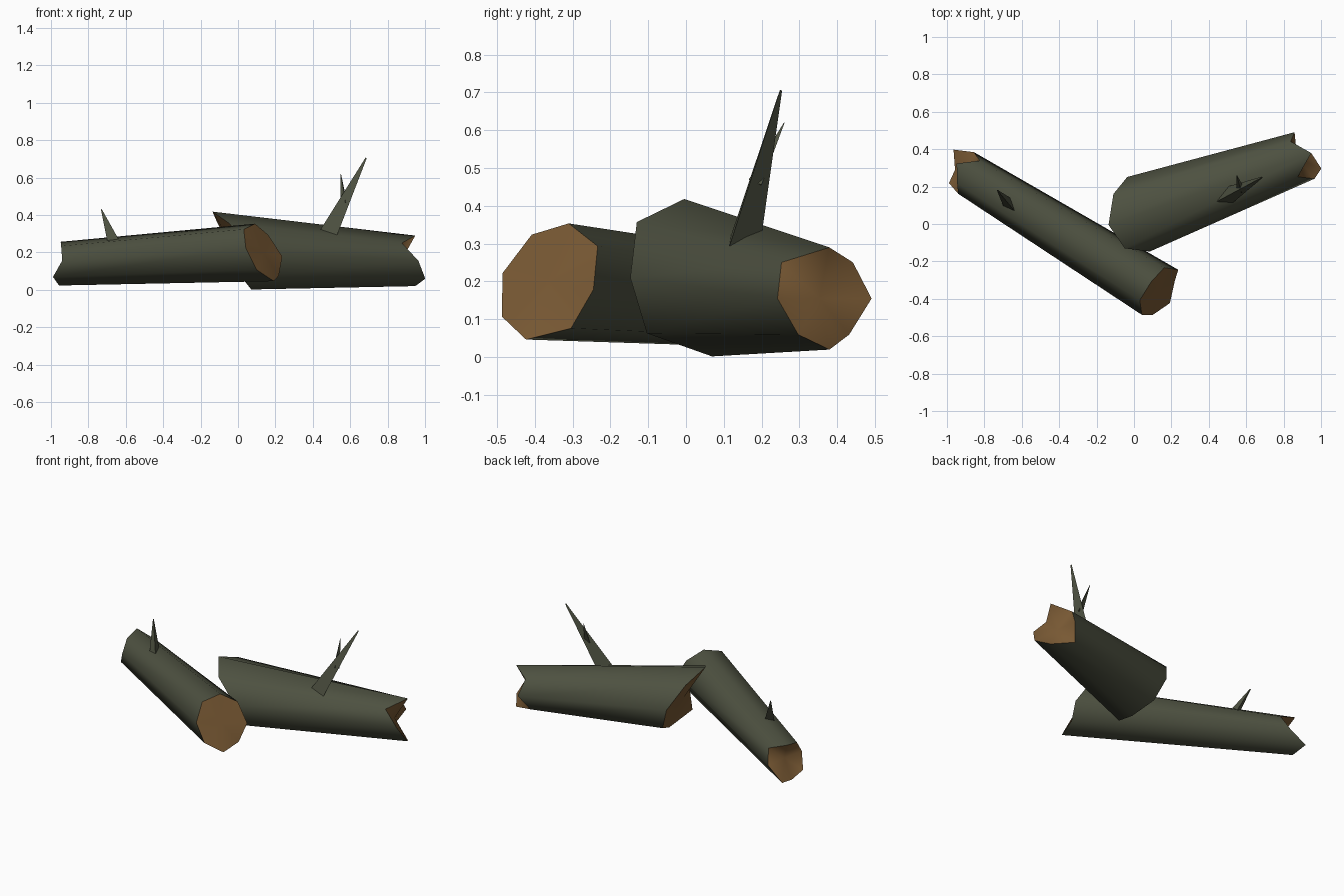
import bpy, bmesh
from math import sin, cos, radians
from mathutils import Vector, Matrix

cube = bpy.data.objects.get("Cube")
if cube:
    bpy.data.objects.remove(cube)


def make_material(name, colour):
    mat = bpy.data.materials.new(name)
    mat.use_nodes = True
    mat.diffuse_color = colour
    bsdf = mat.node_tree.nodes["Principled BSDF"]
    bsdf.inputs["Base Color"].default_value = colour
    bsdf.inputs["Roughness"].default_value = 0.9
    return mat


bark = make_material("olive bark", (0.075, 0.082, 0.052, 1))
wood = make_material("bare brown wood", (0.19, 0.1, 0.034, 1))


def finish(bm, name, materials):
    bmesh.ops.recalc_face_normals(bm, faces=bm.faces)
    mesh = bpy.data.meshes.new(name)
    bm.to_mesh(mesh)
    bm.free()
    for mat in materials:
        mesh.materials.append(mat)
    obj = bpy.data.objects.new(name, mesh)
    bpy.context.collection.objects.link(obj)
    return obj


def log(name, heading, offset, twist, ends):
    """Eight-sided tapered log; each end is (height, radius, core, rim lengths)."""
    along = Vector((cos(radians(heading)), sin(radians(heading)), 0))
    left = Vector((-along.y, along.x, 0))
    bm = bmesh.new()
    rings = []
    for height, radius, core, rim in ends:
        ring = []
        for k, reach in enumerate(rim):
            a = radians(45 * k + twist)
            p = along * reach + left * (offset + radius * sin(a))
            p.z = height + radius * cos(a)
            ring.append(bm.verts.new(p))
        rings.append(ring)
        # broken end: a fan around the core point
        hub = along * core + left * offset
        hub.z = height
        hub = bm.verts.new(hub)
        for k in range(8):
            face = bm.faces.new((ring[k - 1], ring[k], hub))
            face.material_index = 1
            face.smooth = True
    near, far = rings
    for k in range(8):
        face = bm.faces.new((near[k - 1], near[k], far[k], far[k - 1]))
        face.smooth = True
    # crisp rim between bark and wood
    for edge in bm.edges:
        if len({f.material_index for f in edge.link_faces}) > 1:
            edge.smooth = False
    return finish(bm, name, (bark, wood))


def twig(name, base, tip, radius, tip_radius):
    """Three-sided flat spike from base to tip."""
    base, tip = Vector(base), Vector(tip)
    axis = tip - base
    place = Matrix.Translation((base + tip) / 2) @ axis.to_track_quat("Z", "Y").to_matrix().to_4x4()
    bm = bmesh.new()
    bmesh.ops.create_cone(bm, cap_ends=True, segments=3, radius1=radius,
                          radius2=tip_radius, depth=axis.length, matrix=place)
    return finish(bm, name, (bark,))


# Slim log on the right, running back from the front
log("right_log", 148.4, 0.238, -8, (
    (0.2, 0.155, -0.305, (-0.24, -0.24, -0.29, -0.34, -0.385, -0.345, -0.33, -0.26)),
    (0.14, 0.118, 0.9, (0.977, 0.92, 0.885, 0.957, 0.967, 1.03, 0.93, 0.88)),
))

# Thick log on the left, resting against the slim one
log("left_log", 19.5, 0.041, 0, (
    (0.21, 0.208, 0.0, (-0.13, -0.05, 0.05, 0.09, 0.09, -0.01, 0.03, -0.09)),
    (0.155, 0.135, 0.94, (1.02, 0.937, 0.973, 0.907, 1.02, 1.043, 0.99, 0.91)),
))

# Broken twigs
twig("right_twig", (-0.655, 0.09, 0.24), (-0.73, 0.18, 0.43), 0.04, 0.003)
twig("left_twig", (0.48, 0.14, 0.29), (0.685, 0.25, 0.705), 0.055, 0.004)
twig("left_twig_branch", (0.57, 0.185, 0.46), (0.55, 0.26, 0.62), 0.022, 0.001)
